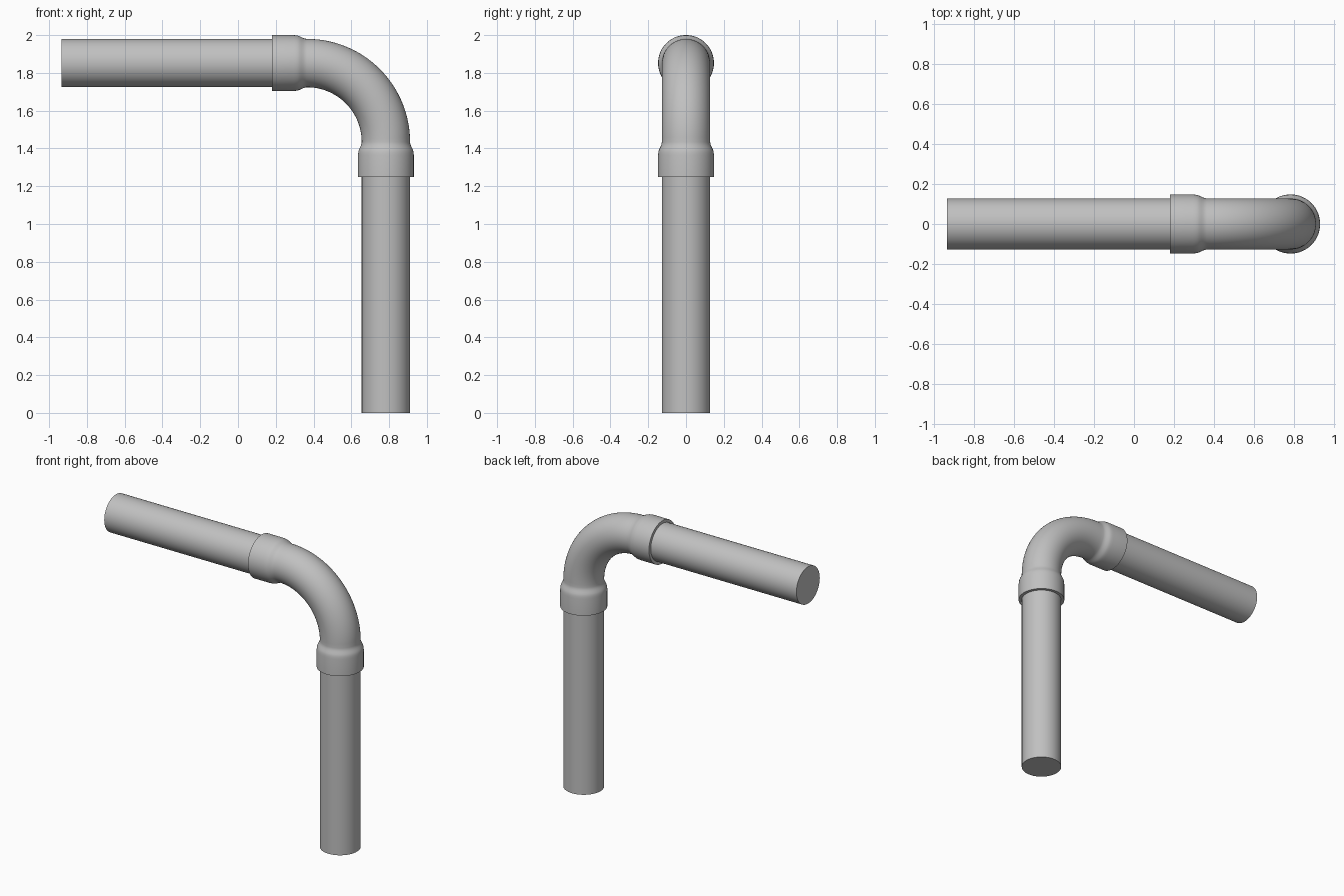
import bpy, bmesh
from math import sin, cos, pi, radians
from mathutils import Vector

cube = bpy.data.objects.get("Cube")
if cube:
    bpy.data.objects.remove(cube, do_unlink=True)

SEGMENTS = 64
PIPE_R, COLLAR_R = 0.128, 0.148
AXIS_X, AXIS_Z = 0.783, 1.852      # centre lines of the two pipes
BEND_R, SOCKET = 0.418, 0.185      # elbow bend radius, socket length
BEND_X, BEND_Z = AXIS_X - BEND_R, AXIS_Z - BEND_R

grey = bpy.data.materials.new("pipe grey")
grey.use_nodes = True
colour = (0.53, 0.53, 0.53, 1)
grey.diffuse_color = colour
grey.node_tree.nodes["Principled BSDF"].inputs["Base Color"].default_value = colour


def sweep(name, stations, capped):
    """Skin circles given as (centre, direction angle, radius) in the xz plane."""
    bm = bmesh.new()
    rings = []
    for (x, z), angle, radius in stations:
        outward = Vector((sin(angle), 0, cos(angle)))
        side = Vector((0, 1, 0))
        rings.append([bm.verts.new(Vector((x, 0, z)) + radius *
                      (outward * cos(a) + side * sin(a)))
                      for a in (2 * pi * i / SEGMENTS for i in range(SEGMENTS))])
    for lower, upper in zip(rings, rings[1:]):
        for i in range(SEGMENTS):
            j = (i + 1) % SEGMENTS
            bm.faces.new((lower[i], lower[j], upper[j], upper[i]))
    if capped:
        bm.faces.new(rings[0])
        bm.faces.new(rings[-1])
    bmesh.ops.recalc_face_normals(bm, faces=bm.faces)
    mesh = bpy.data.meshes.new(name)
    bm.to_mesh(mesh)
    bm.free()
    mesh.materials.append(grey)
    obj = bpy.data.objects.new(name, mesh)
    bpy.context.collection.objects.link(obj)
    bpy.ops.object.select_all(action='DESELECT')
    obj.select_set(True)
    bpy.context.view_layer.objects.active = obj
    bpy.ops.object.shade_smooth_by_angle(angle=radians(40))


# Straight pipes, each running a little way into its socket
sweep("horizontal_pipe", [((x, AXIS_Z), 0, PIPE_R)
                          for x in (-0.935, BEND_X - 0.06)], True)
sweep("vertical_pipe", [((AXIS_X, z), pi / 2, PIPE_R)
                        for z in (0, BEND_Z - 0.06)], True)

# Elbow: flared socket, quarter bend, flared socket
socket = [(0, PIPE_R), (0, COLLAR_R), (0.115, COLLAR_R), (0.127, 0.1465)]
for step in range(1, 6):
    t = step / 6
    socket.append((0.127 + 0.058 * t, PIPE_R + 0.0185 * (1 + cos(pi * t)) / 2))
elbow = [((BEND_X - SOCKET + d, AXIS_Z), 0, r) for d, r in socket]
for step in range(33):
    a = pi / 2 * step / 32
    elbow.append(((BEND_X + BEND_R * sin(a), BEND_Z + BEND_R * cos(a)), a, PIPE_R))
elbow += [((AXIS_X, BEND_Z - SOCKET + d), pi / 2, r) for d, r in reversed(socket)]
sweep("elbow_fitting", elbow, False)
